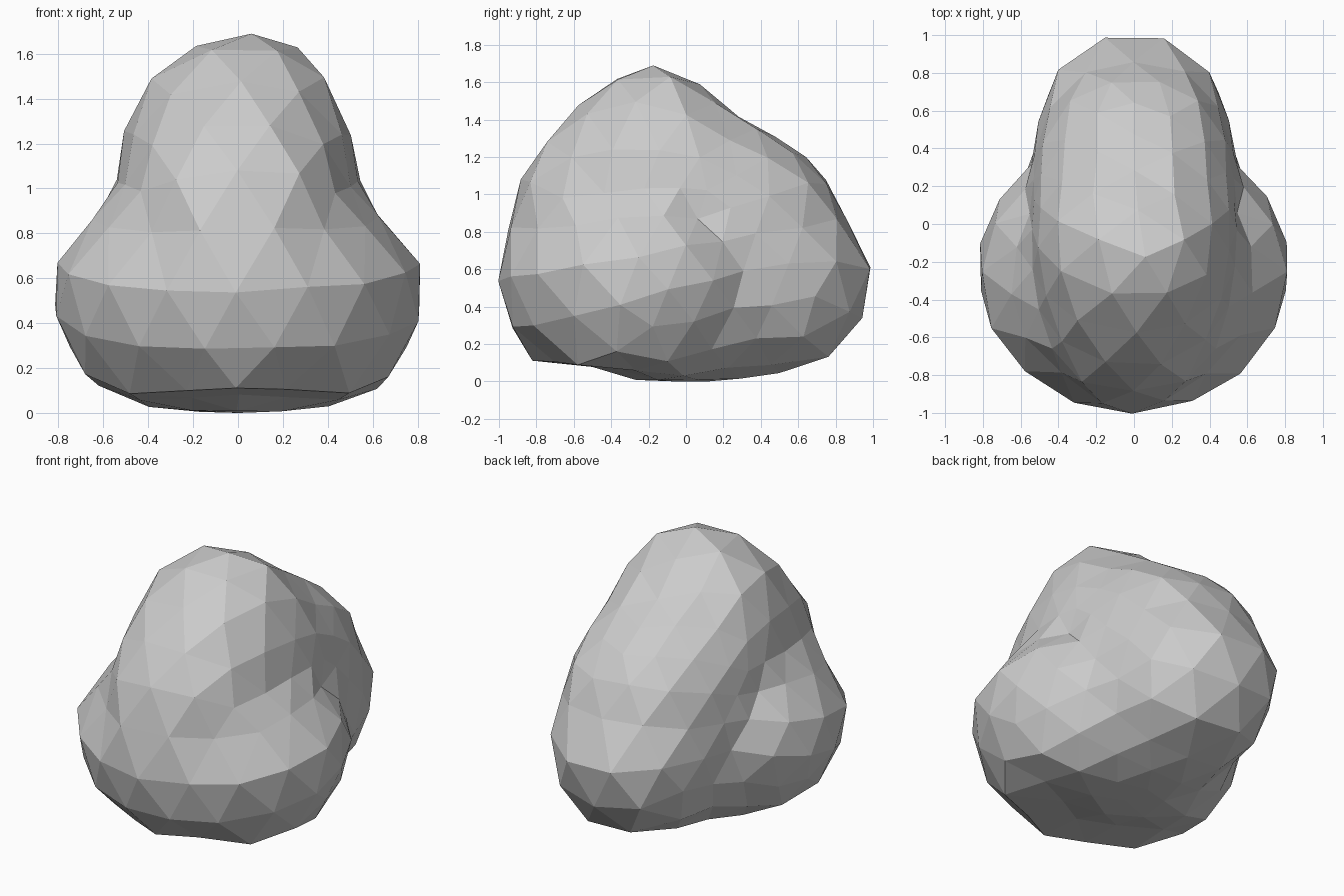
import bpy, bmesh, math, random
from mathutils import Matrix, Vector

random.seed(4)
if "Cube" in bpy.data.objects:
    bpy.data.objects.remove(bpy.data.objects["Cube"])

# Grey stone colour
stone = bpy.data.materials.new("grey_stone")
stone.use_nodes = True
stone.diffuse_color = (0.6, 0.6, 0.6, 1)
stone.node_tree.nodes["Principled BSDF"].inputs["Base Color"].default_value = stone.diffuse_color

ORIGIN = Vector((0, 0, 0.72))

# Lengthwise outline of the tall ridge, as (y, z)
OUTLINE = [(1.0, 0.65), (0.85, 0.87), (0.66, 1.18), (0.5, 1.28), (0.24, 1.42),
           (0.05, 1.6), (-0.17, 1.69), (-0.4, 1.6), (-0.68, 1.34), (-0.87, 1.1),
           (-0.95, 0.82), (-1.0, 0.6), (-0.88, 0.3), (-0.72, 0.11), (-0.45, 0.09),
           (0.07, 0.0), (0.4, 0.05), (0.65, 0.07), (0.87, 0.2), (0.97, 0.42)]
POLAR = sorted((math.atan2(z - ORIGIN.z, y), 1 / math.hypot(y, z - ORIGIN.z)) for y, z in OUTLINE)
POLAR = [(POLAR[-1][0] - math.tau, POLAR[-1][1])] + POLAR + [(POLAR[0][0] + math.tau, POLAR[0][1])]

# Relative girth of the low bulge, as (z, girth)
GIRTH = [(0, 0.66), (0.03, 0.7), (0.22, 0.88), (0.46, 1.0), (0.6, 1.0), (0.73, 0.95),
         (0.94, 0.7), (1.1, 0.4), (1.25, 0.0)]


def interpolate(table, key):
    for (a, va), (b, vb) in zip(table, table[1:]):
        if a <= key <= b:
            return va + (vb - va) * (key - a) / (b - a)
    return 0


def in_ridge(p, width=0.55, power=2.6):
    """Inside the narrow rounded ridge that runs front to back."""
    q = p - ORIGIN
    along = math.hypot(q.y, q.z) * interpolate(POLAR, math.atan2(q.z, q.y))
    return (abs(q.x) / width) ** power + along ** power < 1


def in_bulge(p):
    """Inside the wide low bulge at the front, with its sloping underside."""
    if p.z < 0.03 + 0.11 * abs(p.y):
        return False
    return math.hypot(p.x / 0.82, (p.y + 0.25) / 0.74) < interpolate(GIRTH, p.z)


def reach(d):
    """Distance from the origin to the outer surface along d."""
    low, high = 0.0, 1.6
    for _ in range(24):
        mid = (low + high) / 2
        p = ORIGIN + d * mid
        if in_ridge(p) or in_bulge(p):
            low = mid
        else:
            high = mid
    return low


# Rock: faceted ball pushed out to the surface, one ball corner at the peak
bm = bmesh.new()
turn = Matrix.Rotation(math.radians(10), 4, "X") @ Matrix.Rotation(math.radians(90), 4, "Z")
bmesh.ops.create_icosphere(bm, subdivisions=3, radius=1, matrix=turn)
for v in bm.verts:
    d = (v.co + Vector(random.uniform(-0.015, 0.015) for _ in range(3))).normalized()
    v.co = ORIGIN + d * reach(d) * random.uniform(1.0, 1.015)
    v.co.z = max(v.co.z, 0)
    # Peak leans to one side
    v.co.x += 0.5 * max(0, v.co.z - 1.55)

bmesh.ops.recalc_face_normals(bm, faces=bm.faces)
mesh = bpy.data.meshes.new("rock")
bm.to_mesh(mesh)
bm.free()
mesh.materials.append(stone)
bpy.context.collection.objects.link(bpy.data.objects.new("rock", mesh))
